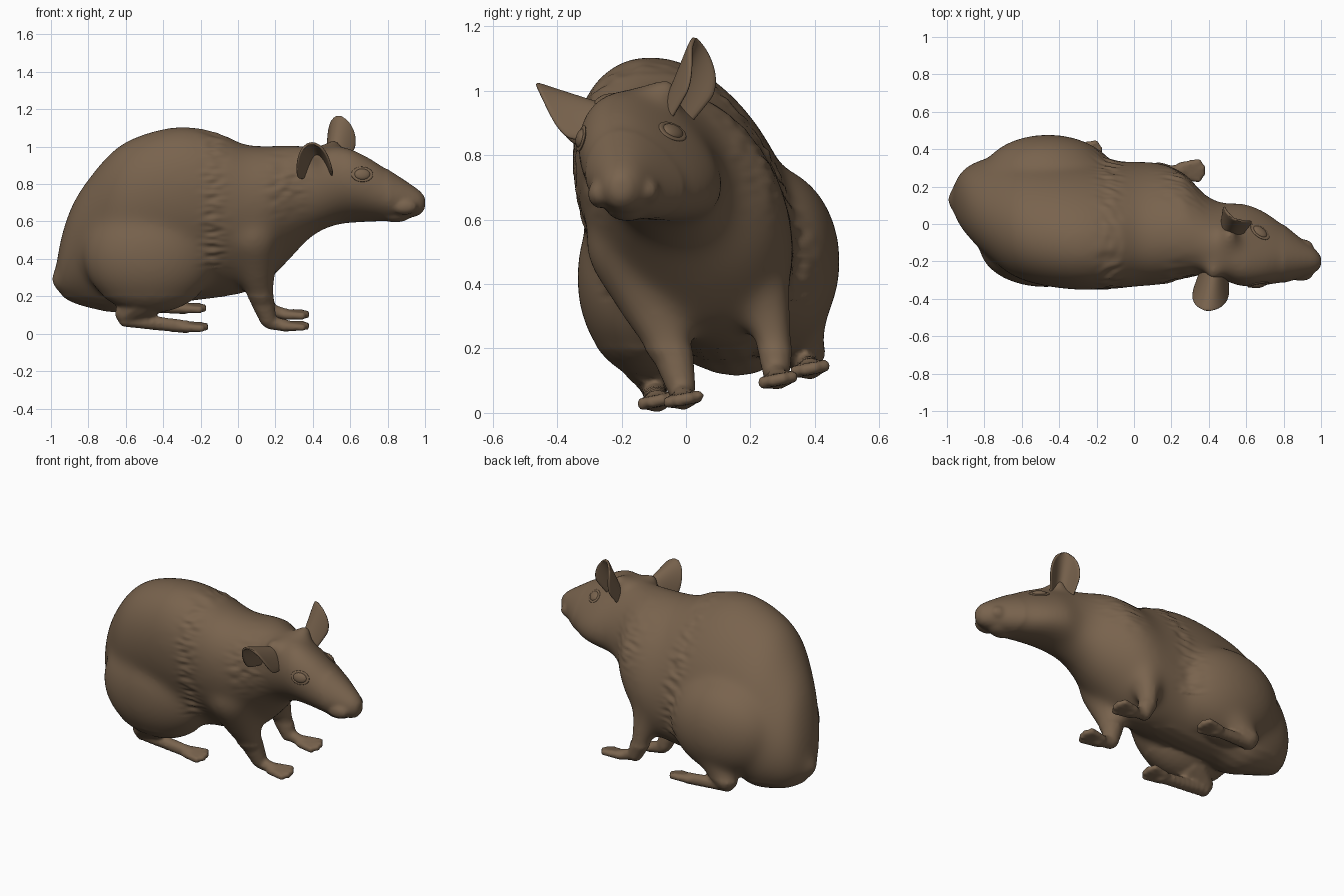
import bpy, bmesh, math
from mathutils import Vector, Matrix, noise

cube = bpy.data.objects.get("Cube")
if cube:
    bpy.data.objects.remove(cube)

fur = bpy.data.materials.new("brown_fur")
fur.use_nodes = True
colour = (0.19, 0.125, 0.075, 1)
fur.diffuse_color = colour
bsdf = fur.node_tree.nodes["Principled BSDF"]
bsdf.inputs["Base Color"].default_value = colour
bsdf.inputs["Roughness"].default_value = 0.8


def add_object(name, bm):
    mesh = bpy.data.meshes.new(name)
    bmesh.ops.recalc_face_normals(bm, faces=bm.faces)
    for f in bm.faces:
        f.smooth = True
    bm.to_mesh(mesh)
    bm.free()
    obj = bpy.data.objects.new(name, mesh)
    mesh.materials.append(fur)
    bpy.context.collection.objects.link(obj)
    return obj


def blob(bm, centre, radii, detail=3):
    m = Matrix.Translation(centre) @ Matrix.Diagonal((*radii, 1))
    bmesh.ops.create_icosphere(bm, subdivisions=detail, radius=1, matrix=m)


def limb(bm, points, steps=7):
    """Chain of overlapping balls along (x, y, z, radius) points."""
    for a, b in zip(points, points[1:]):
        for i in range(steps + 1):
            p = Vector(a).lerp(Vector(b), i / steps)
            blob(bm, p[:3], (p[3],) * 3, 2)


def spline(rows, per=5):
    """Smooth path through rows of any width."""
    out = []
    for i in range(len(rows) - 1):
        p0, p1, p2, p3 = (Vector(rows[min(max(i + k, 0), len(rows) - 1)]) for k in (-1, 0, 1, 2))
        for s in range(per):
            t = s / per
            out.append(p1 + t * 0.5 * ((p2 - p0) + t * ((2 * p0 - 5 * p1 + 4 * p2 - p3)
                       + t * (3 * p1 - p0 - 3 * p2 + p3))))
    return out + [Vector(rows[-1])]


# Torso and head: x, centre y, centre z, half width, half height, lean, taper
stations = [
    (-.97, .13, .31, .06, .08, .0, 0), (-.94, .13, .37, .13, .17, .1, 0),
    (-.88, .12, .435, .19, .27, .2, 0), (-.78, .09, .495, .25, .36, .24, 0),
    (-.65, .05, .555, .31, .44, .24, 0), (-.5, .02, .61, .33, .46, .24, 0),
    (-.3, 0, .64, .335, .47, .24, 0), (-.1, -.005, .635, .325, .44, .24, 0),
    (.03, 0, .615, .32, .40, .24, 0), (.15, 0, .64, .315, .365, .22, 0),
    (.27, -.01, .70, .275, .31, .2, 0), (.38, -.06, .755, .21, .25, .2, .05),
    (.48, -.1, .785, .20, .22, .25, .1), (.58, -.125, .795, .21, .205, .4, .2),
    (.7, -.145, .77, .185, .175, .4, .25), (.8, -.165, .74, .15, .14, .25, .2),
    (.9, -.185, .715, .10, .10, .1, .1), (.97, -.197, .70, .06, .065, 0, 0),
    (1.0, -.2, .70, .025, .03, 0, 0)]
bm = bmesh.new()
SIDES = 32
rings = []
for x, y, z, w, h, lean, taper in spline(stations):
    ring = []
    for k in range(SIDES):
        a = math.tau * k / SIDES
        dz = h * math.sin(a)
        dy = w * math.cos(a) * (1 - taper * math.sin(a))
        ring.append(bm.verts.new((x, y + dy - lean * dz, z + dz)))
    rings.append(ring)
for r, s in zip(rings, rings[1:]):
    for k in range(SIDES):
        n = (k + 1) % SIDES
        bm.faces.new((r[k], r[n], s[n], s[k]))
bm.faces.new(rings[0][::-1])
bm.faces.new(rings[-1])
bmesh.ops.recalc_face_normals(bm, faces=bm.faces)

# Thighs, tail stump, whisker pads and chin
blob(bm, (-.46, .25, .47), (.36, .23, .3), 4)
blob(bm, (-.47, -.12, .42), (.36, .22, .31), 4)
blob(bm, (-.94, .13, .29), (.065, .07, .075))
for y, z in ((-.265, .68), (-.12, .69)):
    blob(bm, (.89, y, z), (.07, .04, .045))
blob(bm, (.84, -.18, .64), (.09, .07, .045))

# Ear roots
limb(bm, [(.5, -.13, .94, .08), (.51, -.06, 1.0, .05)])
limb(bm, [(.44, -.19, .92, .08), (.425, -.26, .955, .05)])


def foot(bm, heel, ball, radius):
    """Sole from heel to ball, with four spread toes, tilted with the body."""
    limb(bm, [(*heel, radius), (*ball, radius * .9)], 9)
    for i in range(4):
        s = (i - 1.5) / 1.5
        reach = .115 - .03 * abs(s)
        root = (ball[0] - .01, ball[1] + s * .022, ball[2] + s * .004)
        tip = (ball[0] + reach, ball[1] + s * .045, ball[2] + s * .009)
        limb(bm, [(*root, .026), (*tip, .021)], 6)


# Front legs
limb(bm, [(.08, .19, .56, .14), (.10, .235, .37, .095), (.125, .275, .22, .06), (.16, .28, .13, .045)])
foot(bm, (.17, .28, .125), (.26, .285, .103), .036)
limb(bm, [(.08, -.17, .52, .15), (.1, -.1, .33, .105), (.13, -.04, .18, .065), (.16, -.015, .08, .047)])
foot(bm, (.17, -.01, .06), (.26, -.008, .042), .038)

# Hind legs
limb(bm, [(-.46, .33, .28, .11), (-.54, .365, .19, .07)])
foot(bm, (-.55, .37, .155), (-.29, .385, .137), .04)
limb(bm, [(-.5, -.11, .2, .12), (-.6, -.1, .11, .06)])
foot(bm, (-.6, -.1, .075), (-.28, -.09, .037), .042)

# Fuse everything into one skin
body = add_object("body", bm)
remesh = body.modifiers.new("fuse", "REMESH")
remesh.mode = "VOXEL"
remesh.voxel_size = .011
evaluated = body.evaluated_get(bpy.context.evaluated_depsgraph_get())
skin = bpy.data.meshes.new_from_object(evaluated)
body.modifiers.clear()

# Blend the joints, then ruffle the coat behind the shoulders and on the neck
bm = bmesh.new()
bm.from_mesh(skin)
large = [v for v in bm.verts if v.co.z > .2 and v.co.x < .8]
for verts, repeats in ((large, 60), (bm.verts, 2)):
    for i in range(repeats):
        bmesh.ops.smooth_vert(bm, verts=verts, factor=.5, use_axis_x=True, use_axis_y=True, use_axis_z=True)
bm.normal_update()
shifts = []
for v in bm.verts:
    x, y, z = v.co
    flank = math.exp(-((x + .13) / .06) ** 2) * (z > .35)
    neck = math.exp(-((x - .25) / .09) ** 2 - ((z - .8) / .13) ** 2)
    amount = .011 * max(flank, neck)
    shifts.append(v.normal * amount * noise.noise(Vector((x * 14, y * 14, z * 38))))
for v, d in zip(bm.verts, shifts):
    v.co += d
for f in bm.faces:
    f.smooth = True
bm.to_mesh(body.data)
bm.free()


def ear(name, base, along, side, cup, width, depth, droop):
    """Rounded cupped leaf whose rim curls most near the root."""
    base, along, side, cup = (Vector(v) for v in (base, along, side, cup))
    side.normalize()
    cup.normalize()
    bm = bmesh.new()
    rows, cols, grid = 14, 14, []
    for i in range(rows + 1):
        v = i / rows
        w = min(.75 + .6 * v, 1) * math.sqrt(max(1 - max(0, (v - .5) / .5) ** 2, .01))
        line = []
        for j in range(cols + 1):
            u = 2 * j / cols - 1
            bend = depth * u * u * w * w * (1.3 - droop * v)
            line.append(bm.verts.new(base + along * v + side * u * w * width + cup * bend))
        grid.append(line)
    for r, s in zip(grid, grid[1:]):
        for j in range(cols):
            bm.faces.new((r[j], r[j + 1], s[j + 1], s[j]))
    obj = add_object(name, bm)
    solid = obj.modifiers.new("thickness", "SOLIDIFY")
    solid.thickness = .014
    solid.offset = 0
    sub = obj.modifiers.new("soft", "SUBSURF")
    sub.levels = sub.render_levels = 1


ear("left_ear", (.495, -.08, .91), (.04, .11, .255), (.88, -.47, .1), (.45, .85, -.25), .085, .09, .6)
ear("right_ear", (.43, -.21, .94), (-.04, -.255, .08), (.98, -.1, .1), (0, -.3, -.95), .095, .15, .9)

# Almond eyes with raised lids, seated on the skin
for name, target in (("left", (.69, -.02, .9)), ("right", (.67, -.36, .86))):
    hit, spot, normal, index = body.closest_point_on_mesh(Vector(target))
    turn = normal.to_track_quat("Z", "Y").to_matrix().to_4x4()
    place = Matrix.Translation(spot) @ turn @ Matrix.Diagonal((1.35, .95, .5, 1))
    bm = bmesh.new()
    bmesh.ops.create_uvsphere(bm, u_segments=24, v_segments=16, radius=.032, matrix=place)
    add_object(name + "_eye", bm)
    bpy.ops.mesh.primitive_torus_add(major_radius=.035, minor_radius=.009, major_segments=32, minor_segments=10)
    lid = bpy.context.object
    lid.name = name + "_eyelid"
    lid.matrix_world = place
    lid.data.materials.append(fur)
    bpy.ops.object.shade_smooth()
